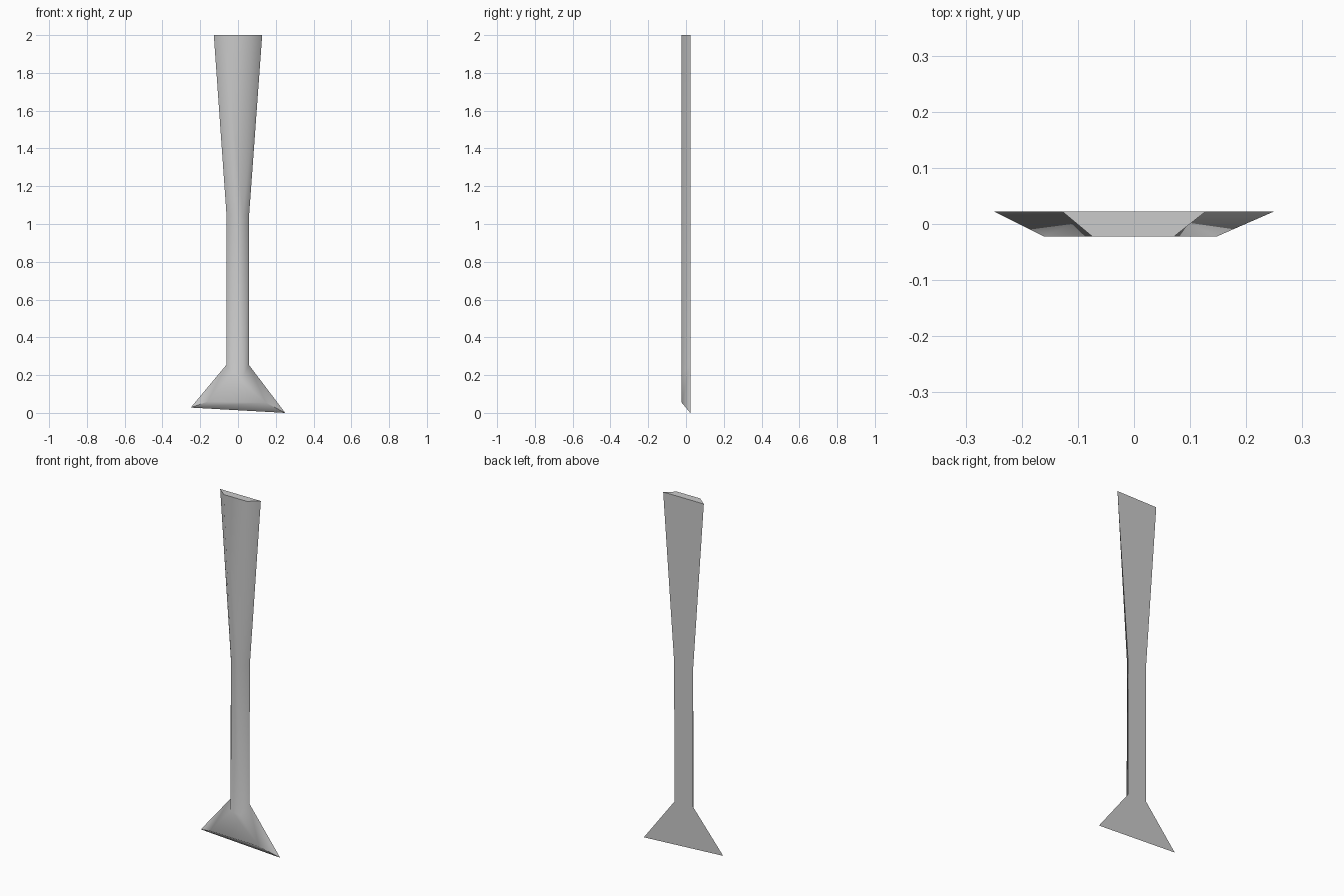
import bpy
import bmesh

if "Cube" in bpy.data.objects:
    bpy.data.objects.remove(bpy.data.objects["Cube"])

# Rows of (left x, left z, right x, right z), top to foot
BACK = [(-0.128, 2.0, 0.128, 2.0), (-0.061, 1.05, 0.059, 1.05),
        (-0.061, 0.255, 0.057, 0.255), (-0.25, 0.028, 0.25, 0.0)]
FRONT = [(-0.074, 2.0, 0.071, 2.0), (-0.027, 1.05, 0.027, 1.05),
         (-0.031, 0.21, 0.03, 0.2), (-0.16, 0.06, 0.147, 0.054)]
HALF_DEPTH = 0.0225


def add_rows(bm, rows, y):
    return [(bm.verts.new((a, y, b)), bm.verts.new((c, y, d))) for a, b, c, d in rows]


# Flared blade with bevelled sides and a splayed foot
bm = bmesh.new()
back = add_rows(bm, BACK, HALF_DEPTH)
front = add_rows(bm, FRONT, -HALF_DEPTH)
for i in range(len(BACK) - 1):
    (bl, br), (bl2, br2) = back[i], back[i + 1]
    (fl, fr), (fl2, fr2) = front[i], front[i + 1]
    for quad in ((bl, br, br2, bl2), (fl, fl2, fr2, fr),
                 (bl, bl2, fl2, fl), (br, fr, fr2, br2)):
        bm.faces.new(quad)

# Top cap and chamfered underside
for i in (0, -1):
    bm.faces.new((back[i][0], front[i][0], front[i][1], back[i][1]))
bmesh.ops.recalc_face_normals(bm, faces=bm.faces[:])

mesh = bpy.data.meshes.new("flared_blade")
bm.to_mesh(mesh)
bm.free()
blade = bpy.data.objects.new("flared_blade", mesh)
bpy.context.collection.objects.link(blade)

# Soft front bevels, crisp back and top edges
bpy.context.view_layer.objects.active = blade
blade.select_set(True)
bpy.ops.object.shade_smooth_by_angle(angle=1.05)
